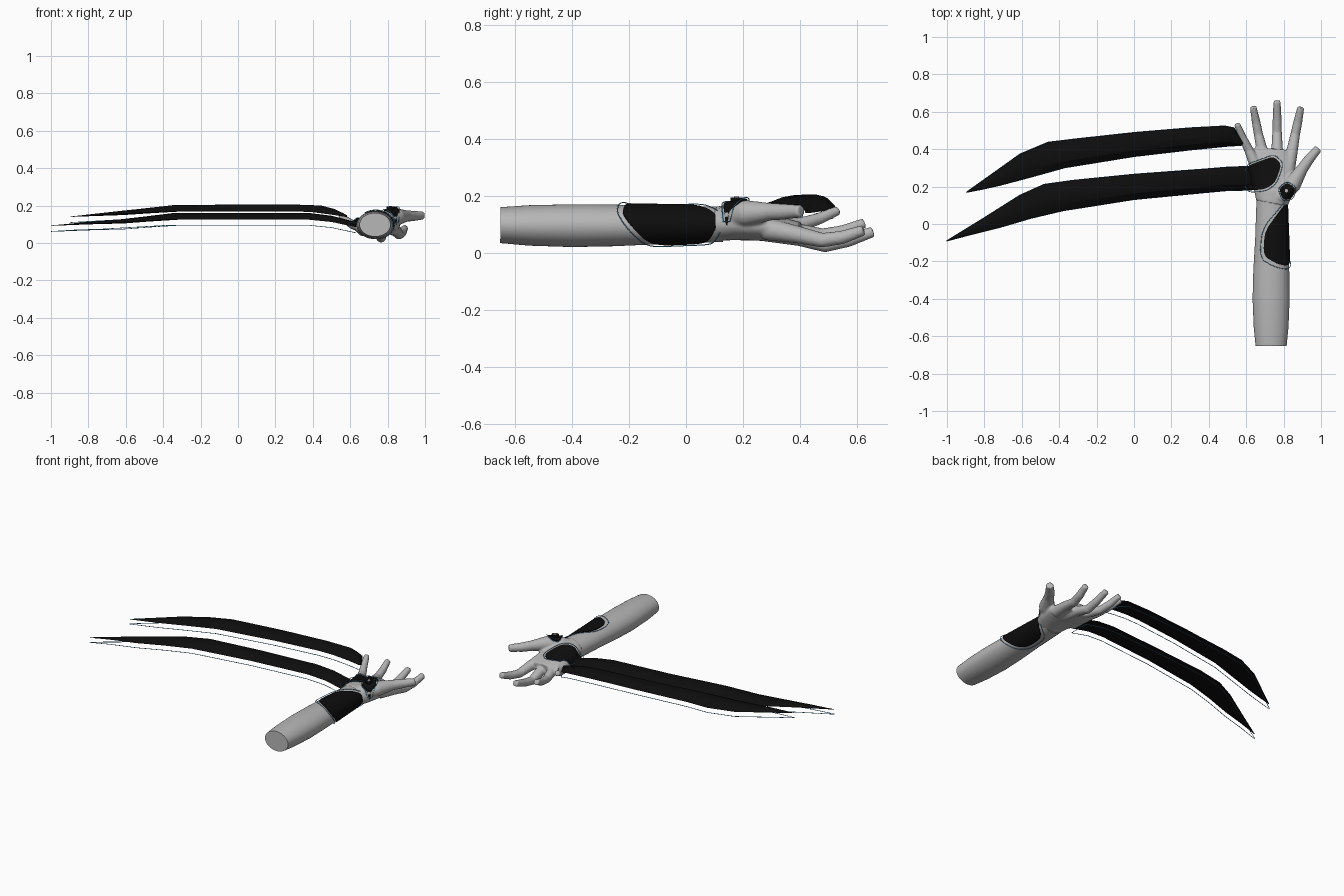
import bpy, bmesh, math
from mathutils import Vector
from mathutils.bvhtree import BVHTree

if "Cube" in bpy.data.objects:
    bpy.data.objects.remove(bpy.data.objects["Cube"])


def material(name, col):
    m = bpy.data.materials.new(name)
    m.diffuse_color = (*col, 1)
    m.use_nodes = True
    m.node_tree.nodes["Principled BSDF"].inputs["Base Color"].default_value = m.diffuse_color
    return m


SKIN = material("matte grey", (0.47, 0.47, 0.47))
BLACK = material("gloss black", (0.004, 0.004, 0.004))
GLOW = material("light blue", (0.12, 0.5, 0.85))


def finish(name, bm, mat, angle=35):
    bmesh.ops.recalc_face_normals(bm, faces=bm.faces[:])
    me = bpy.data.meshes.new(name)
    bm.to_mesh(me)
    bm.free()
    ob = bpy.data.objects.new(name, me)
    bpy.context.collection.objects.link(ob)
    me.materials.append(mat)
    bpy.ops.object.select_all(action='DESELECT')
    ob.select_set(True)
    bpy.context.view_layer.objects.active = ob
    bpy.ops.object.shade_smooth_by_angle(angle=math.radians(angle))
    return ob


def loft(bm, rings):
    loops = [[bm.verts.new(p) for p in r] for r in rings]
    n = len(loops[0])
    for a, b in zip(loops, loops[1:]):
        for i in range(n):
            bm.faces.new((a[i], a[(i + 1) % n], b[(i + 1) % n], b[i]))
    bm.faces.new(loops[0])
    bm.faces.new(loops[-1][::-1])


# rows of x, y, z, half width, half height
def tube(bm, rows, n=24):
    pts = [Vector(r[:3]) for r in rows]
    rings = []
    for i, r in enumerate(rows):
        d = (pts[min(i + 1, len(pts) - 1)] - pts[max(i - 1, 0)]).normalized()
        side = d.cross(Vector((0, 0, 1))).normalized()
        up = side.cross(d)
        rings.append([pts[i] + side * r[3] * math.cos(t) + up * r[4] * math.sin(t)
                      for t in (math.tau * k / n for k in range(n))])
    loft(bm, rings)


def wire(name, pts):
    cu = bpy.data.curves.new(name, 'CURVE')
    cu.dimensions = '3D'
    cu.bevel_depth = 0.0018
    cu.bevel_resolution = 1
    sp = cu.splines.new('POLY')
    sp.points.add(len(pts) - 1)
    for p, q in zip(sp.points, pts):
        p.co = (*q, 1)
    sp.use_cyclic_u = True
    cu.materials.append(GLOW)
    bpy.context.collection.objects.link(bpy.data.objects.new(name, cu))


# forearm
bm = bmesh.new()
tube(bm, [(0.733, -0.652, 0.098, 0.083, 0.063), (0.733, -0.55, 0.097, 0.093, 0.071),
          (0.733, -0.40, 0.096, 0.099, 0.075), (0.734, -0.25, 0.097, 0.096, 0.073),
          (0.736, -0.08, 0.099, 0.088, 0.067), (0.737, 0.13, 0.101, 0.082, 0.062)], 48)
finish("forearm", bm, SKIN)

# hand: palm, thumb and fingers fused into one skin
bm = bmesh.new()
tube(bm, [(0.737, 0.11, 0.104, 0.085, 0.062), (0.748, 0.17, 0.105, 0.106, 0.060),
          (0.745, 0.25, 0.093, 0.122, 0.050), (0.735, 0.33, 0.083, 0.120, 0.043),
          (0.74, 0.40, 0.075, 0.098, 0.034)])
digits = [
    [(0.78, 0.14, 0.125, .045), (0.85, 0.215, 0.14, .046), (0.90, 0.295, 0.145, .031),
     (0.935, 0.345, 0.145, .028), (0.986, 0.405, 0.147, .022)],
    [(0.82, 0.28, 0.085, .040), (0.845, 0.39, 0.065, .031), (0.862, 0.48, 0.045, .026),
     (0.877, 0.55, 0.055, .024), (0.892, 0.624, 0.08, .019)],
    [(0.765, 0.28, 0.08, .040), (0.765, 0.40, 0.055, .031), (0.765, 0.49, 0.028, .026),
     (0.765, 0.57, 0.045, .024), (0.765, 0.658, 0.075, .019)],
    [(0.71, 0.28, 0.085, .040), (0.686, 0.39, 0.075, .030), (0.665, 0.48, 0.062, .025),
     (0.652, 0.55, 0.075, .023), (0.637, 0.627, 0.105, .018)],
    [(0.665, 0.22, 0.09, .040), (0.645, 0.33, 0.095, .033), (0.612, 0.40, 0.10, .025),
     (0.58, 0.465, 0.12, .021), (0.55, 0.535, 0.15, .017)],
]
for d in digits:
    tube(bm, [(*r, r[3]) for r in d], 16)
hand = finish("hand", bm, SKIN)
rm = hand.modifiers.new("fuse", 'REMESH')
rm.mode = 'VOXEL'
rm.voxel_size = 0.006
rm.use_smooth_shade = True
sm = hand.modifiers.new("soften", 'SMOOTH')
sm.iterations = 5
bpy.context.view_layer.update()
tree = BVHTree.FromObject(hand, bpy.context.evaluated_depsgraph_get())


def on_hand(u, v, off):
    hit = tree.ray_cast(Vector((u, v, 1)), Vector((0, 0, -1)))[0]
    return Vector((u, v, (max(hit.z, 0.09) if hit else 0.10) + off))


def on_arm(u, deg, off):
    t = math.radians(deg)
    k = (u + 0.25) / 0.38
    return Vector((0.735 + (0.096 - 0.014 * k + off) * math.cos(t), u,
                   0.097 + 0.004 * k + (0.073 - 0.011 * k + off) * math.sin(t)))


def rounded(poly):
    for _ in range(3):
        poly = [a.lerp(b, f) for a, b in zip(poly, poly[1:] + poly[:1]) for f in (.2, .8)]
    return poly


# armour plate laid over a surface, with a thin glowing outline around it
def plate(name, poly, fn, off, grow):
    poly = rounded([Vector(p) for p in poly])
    c = sum(poly, Vector((0, 0))) / len(poly)
    bm = bmesh.new()
    steps = [(1, -0.004), (1, off)] + [(1 - k / 12, off) for k in range(1, 12)] + [(0.02, off)]
    loft(bm, [[fn(*c.lerp(p, s), o) for p in poly] for s, o in steps])
    finish(name, bm, BLACK)
    wire(name + "_outline", [fn(*c.lerp(p, grow), off + 0.002) for p in poly])


plate("forearm_plate", [(.115, 5), (.095, 45), (-.03, 112), (-.17, 117), (-.215, 70),
                        (-.225, 25), (-.10, -80), (.065, -80)], on_arm, 0.006, 1.12)
plate("palm_plate", [(.605, .31), (.67, .335), (.745, .362), (.79, .32), (.755, .22),
                     (.70, .185), (.605, .18)], on_hand, 0.007, 1.12)
plate("thumb_plate", [(.775, .19), (.82, .222), (.865, .19), (.845, .135), (.795, .13)],
      on_hand, 0.009, 1.15)

# round stud on the thumb plate
for name, r, h, mat in (("thumb_stud", .022, .018, BLACK), ("thumb_stud_cap", .009, .021, SKIN)):
    bm = bmesh.new()
    base = on_hand(.815, .178, 0)
    loft(bm, [[base + Vector((r * math.cos(t), r * math.sin(t), z))
               for t in (math.tau * k / 20 for k in range(20))] for z in (0, h)])
    finish(name, bm, mat)


# blade rows: back edge x, y, front edge x, y, height, ridge rise
def blade(name, rows):
    bm = bmesh.new()
    rings, back, front = [], [], []
    for xb, yb, xf, yf, z, h in rows:
        b, f = Vector((xb, yb, z)), Vector((xf, yf, z))
        up = Vector((0, 0, h))
        rings.append([b, b.lerp(f, .25) + up * .8, b.lerp(f, .5) + up, b.lerp(f, .75) + up * .8,
                      f, b.lerp(f, .5) + up * 0.1])
        back.append(b)
        front.append(f)
    loft(bm, rings)
    finish(name, bm, BLACK, 25)
    drop = Vector((0, 0, -0.03))
    wire(name + "_edge_light", [p + drop for p in back + front[::-1]])


blade("front_blade", [
    (.63, .31, .63, .18, .085, .028), (.50, .305, .50, .178, .113, .033),
    (.38, .295, .38, .167, .125, .036), (0, .267, 0, .13, .125, .036),
    (-.32, .235, -.38, .07, .125, .035), (-.48, .213, -.55, .03, .115, .025),
    (-.61, .155, -.72, -.02, .105, .018), (-.80, .035, -.87, -.057, .10, .01),
    (-1, -.088, -1, -.092, .092, .002)])
blade("back_blade", [
    (.585, .43, .575, .42, .14, .01), (.535, .515, .50, .415, .152, .03),
    (.485, .525, .40, .405, .165, .036), (.30, .515, .30, .395, .17, .036),
    (0, .49, 0, .36, .17, .036), (-.32, .455, -.37, .30, .168, .035),
    (-.46, .438, -.55, .25, .16, .025), (-.61, .375, -.72, .205, .15, .018),
    (-.75, .275, -.81, .185, .145, .01), (-.895, .172, -.895, .168, .14, .002)])
